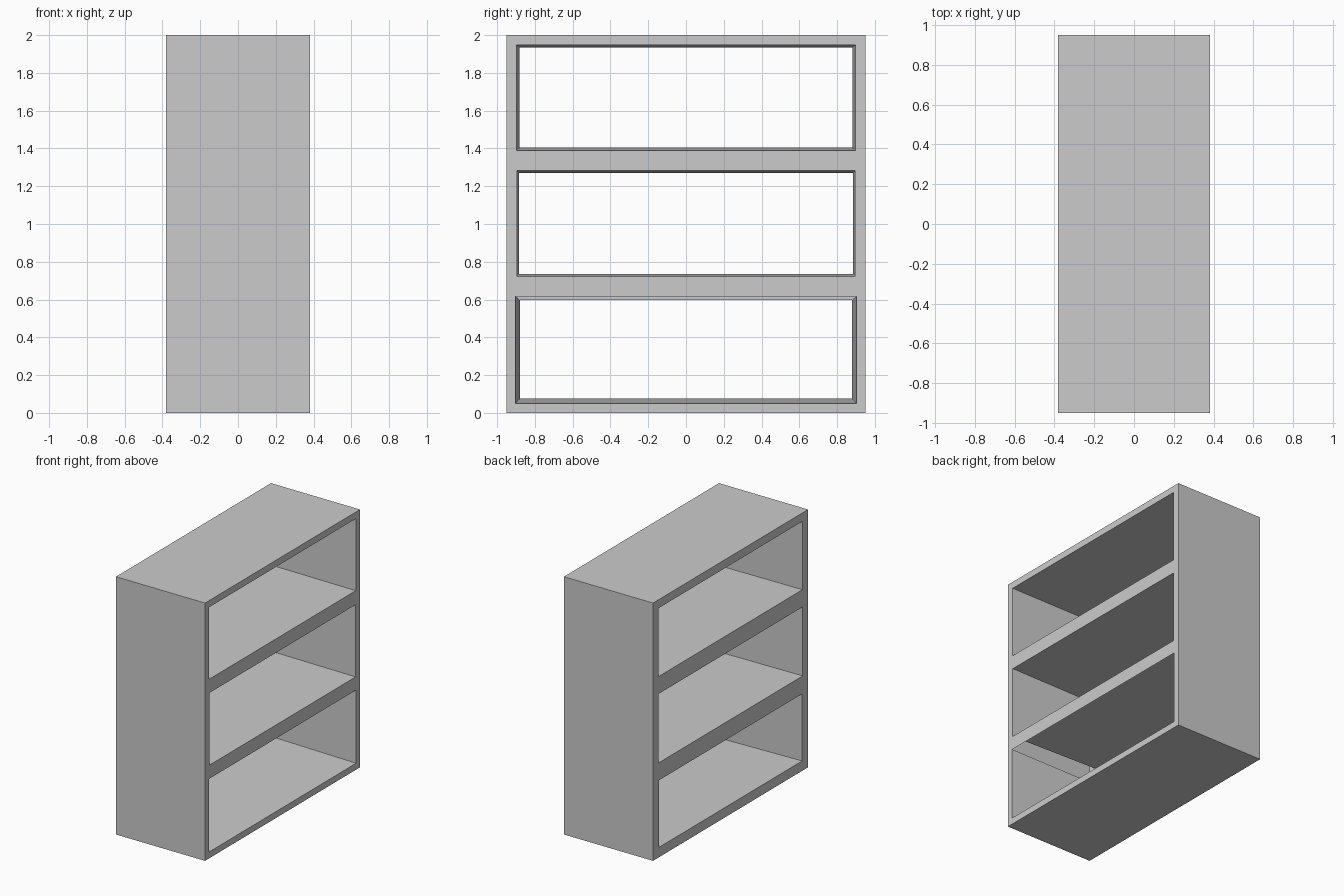
import bpy, bmesh

if "Cube" in bpy.data.objects:
    bpy.data.objects.remove(bpy.data.objects["Cube"])

DEPTH, WIDTH, HEIGHT = 0.382, 0.95, 2.0   # half depth (x), half width (y), height
OVERSHOOT = 1.2                           # cutters extend past both faces

# Openings: (half width, bottom, top) at the +x face and at the -x face
OPENINGS = [
    ((0.902, 0.05, 0.617), (0.878, 0.077, 0.597)),
    ((0.896, 0.722, 1.282), (0.885, 0.734, 1.269)),
    ((0.898, 1.39, 1.948), (0.882, 1.404, 1.934)),
]


def make_object(name, bm):
    bmesh.ops.recalc_face_normals(bm, faces=bm.faces)
    mesh = bpy.data.meshes.new(name)
    bm.to_mesh(mesh)
    bm.free()
    obj = bpy.data.objects.new(name, mesh)
    bpy.context.collection.objects.link(obj)
    return obj


def add_tapered_box(bm, wide, narrow, stretch=1.0):
    """Box along x whose section goes from narrow (-x) to wide (+x)."""
    rings = []
    for side in (-stretch, stretch):
        t = (side + 1) / 2
        w, lo, hi = (n + (f - n) * t for f, n in zip(wide, narrow))
        x = side * DEPTH
        rings.append([bm.verts.new((x, y, z))
                      for y, z in ((-w, lo), (w, lo), (w, hi), (-w, hi))])
    a, b = rings
    bm.faces.new(a)
    bm.faces.new(b)
    for i in range(4):
        j = (i + 1) % 4
        bm.faces.new((a[i], a[j], b[j], b[i]))


# Shelf carcass
bm = bmesh.new()
add_tapered_box(bm, (WIDTH, 0, HEIGHT), (WIDTH, 0, HEIGHT))
shelf = make_object("shelf_unit", bm)

# Three slightly tapered through openings
bm = bmesh.new()
for wide, narrow in OPENINGS:
    add_tapered_box(bm, wide, narrow, OVERSHOOT)
cutter = make_object("opening_cutter", bm)
cutter.hide_render = True

cut = shelf.modifiers.new("openings", 'BOOLEAN')
cut.operation = 'DIFFERENCE'
cut.solver = 'EXACT'
cut.object = cutter
bpy.context.view_layer.objects.active = shelf
shelf.select_set(True)
bpy.ops.object.modifier_apply(modifier=cut.name)
bpy.data.objects.remove(cutter)

# The lowest opening has no ceiling panel, exposing the hollow shelf above it
bm = bmesh.new()
bm.from_mesh(shelf.data)
ceiling = [f for f in bm.faces
           if abs(f.normal.z) > 0.9 and 0.58 < f.calc_center_median().z < 0.64]
bmesh.ops.delete(bm, geom=ceiling, context='FACES_ONLY')
bm.to_mesh(shelf.data)
bm.free()
